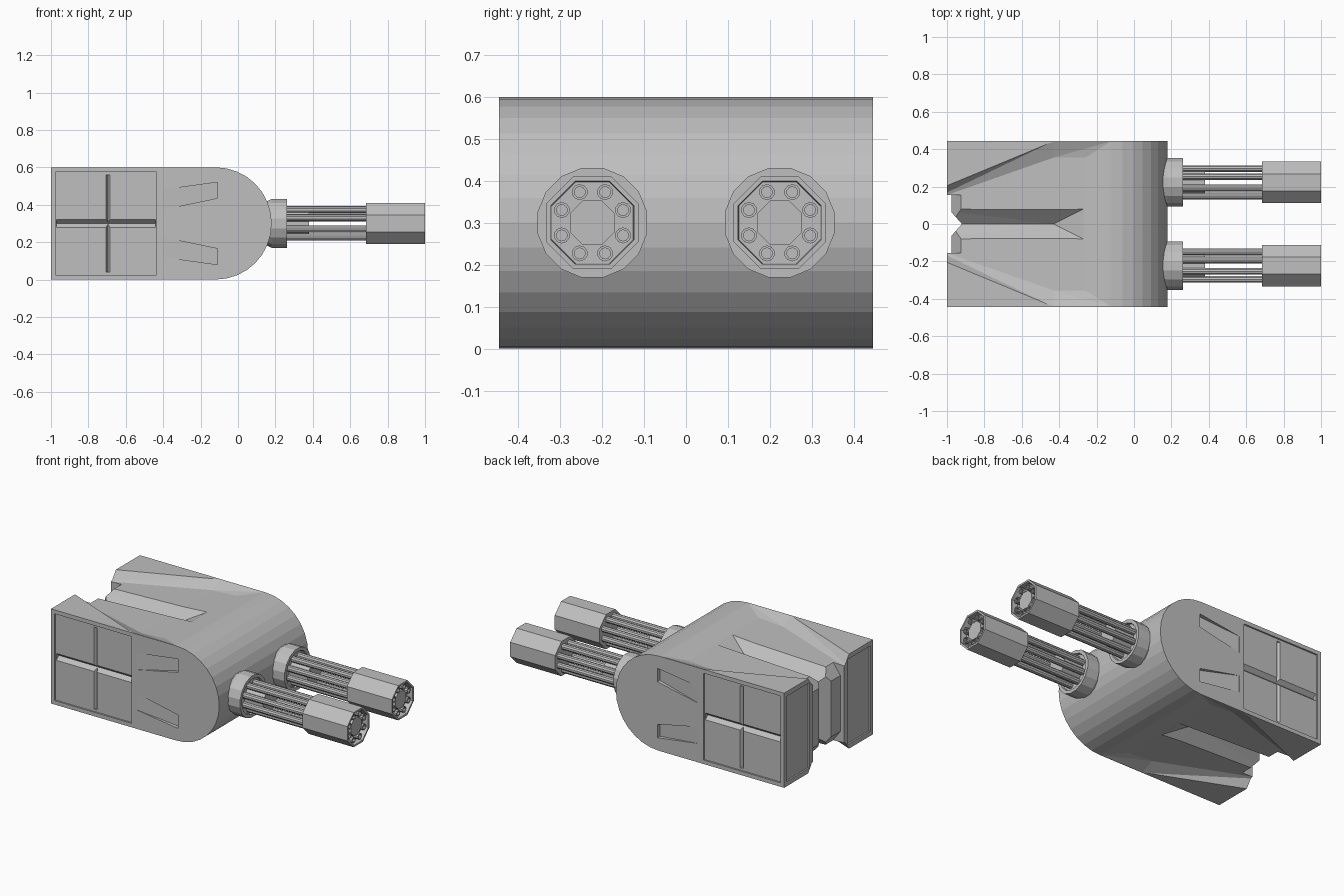
import bpy, bmesh, math
from mathutils import Matrix

if "Cube" in bpy.data.objects:
    bpy.data.objects.remove(bpy.data.objects["Cube"])

grey = bpy.data.materials.new("plain grey")
grey.diffuse_color = (0.52, 0.52, 0.52, 1)
grey.use_nodes = True
grey.node_tree.nodes["Principled BSDF"].inputs["Base Color"].default_value = grey.diffuse_color


def finish(bm, name):
    bmesh.ops.recalc_face_normals(bm, faces=bm.faces)
    me = bpy.data.meshes.new(name)
    bm.to_mesh(me)
    bm.free()
    me.materials.append(grey)
    ob = bpy.data.objects.new(name, me)
    bpy.context.collection.objects.link(ob)
    return ob


def hull(points, name="cutter"):
    bm = bmesh.new()
    verts = [bm.verts.new(p) for p in points]
    res = bmesh.ops.convex_hull(bm, input=verts)
    junk = [v for v in res["geom_interior"] + res["geom_unused"] if isinstance(v, bmesh.types.BMVert)]
    bmesh.ops.delete(bm, geom=list(set(junk)), context='VERTS')
    bmesh.ops.dissolve_limit(bm, angle_limit=0.001, verts=bm.verts, edges=bm.edges)
    return finish(bm, name)


def cut(target, points):
    c = hull(points)
    c.hide_render = True
    m = target.modifiers.new("cut", 'BOOLEAN')
    m.operation, m.solver, m.object = 'DIFFERENCE', 'EXACT', c
    bpy.context.view_layer.objects.active = target
    bpy.ops.object.modifier_apply(modifier=m.name)
    bpy.data.objects.remove(c)


def cut_mirrored(target, points, my=True, mz=True):
    # repeats a cut on the other side (y) and the underside (z about 0.3)
    for sy in ((1, -1) if my else (1,)):
        for sz in ((1, -1) if mz else (1,)):
            cut(target, [(x, y * sy, 0.3 + (z - 0.3) * sz) for x, y, z in points])


def box_points(x0, x1, y0, y1, z0, z1):
    return [(x, y, z) for x in (x0, x1) for y in (y0, y1) for z in (z0, z1)]


# Body: slab with a half-round nose
arc = [(-0.12 + 0.3 * math.cos(a), 0.3 + 0.3 * math.sin(a))
       for a in (math.pi / 2 - math.pi * i / 16 for i in range(17))]
profile = [(-1, 0), (-1, 0.6)] + arc
body = hull([(x, y, z) for x, z in profile for y in (-0.445, 0.445)], "turret_body")

# Sunken tapering channel on top and underside
channel = []
for s in (1, -1):
    channel += [(-1.1, .12 * s, .54), (-.43, .355 * s, .565), (-.26, .355 * s, .575),
                (-1.1, .165 * s, .602), (-.43, .443 * s, .602), (-.12, .443 * s, .602)]
cut_mirrored(body, channel, my=False)

# V groove along the middle of the channel
groove = [(-.43, 0, .49), (-1.1, 0, .47)]
for s in (1, -1):
    for x, z in ((-.27, .575), (-1.1, .54)):
        groove += [(x, .08 * s, z), (x, .08 * s, .65)]
cut_mirrored(body, groove, my=False)

# Rear recess between the side slabs, with chamfers and a centre notch
cut(body, box_points(-1.1, -.975, -.155, .155, -.1, .7))
cut_mirrored(body, [(x, y, z) for y in (-.154, .154) for x, z in
                    ((-.915, .56), (-.98, .47), (-1.1, .47), (-1.1, .65), (-.915, .65))], my=False)
cut(body, [(x, y, z) for z in (-.1, .7) for x, y in ((-.92, 0), (-1.0, .09), (-1.0, -.09))])

# Clipped rear corners
cut_mirrored(body, [(-1.04, .485, .64), (-.92, .485, .64), (-1.04, .365, .64), (-1.04, .485, .52)])

# Side panels, cross grooves and rear end panels
cut_mirrored(body, box_points(-.975, -.435, .435, .5, .025, .575), mz=False)
cut_mirrored(body, [(x, y, z) for x in (-.97, -.44) for y, z in
                    ((.41, .3), (.45, .335), (.45, .265))], mz=False)
cut_mirrored(body, [(x, y, z) for z in (.04, .56) for y, x in
                    ((.415, -.695), (.45, -.715), (.45, -.675))], mz=False)
cut_mirrored(body, box_points(-1.1, -.99, .19, .42, .03, .57), mz=False)

# Slanted side vents
cut_mirrored(body, [(-.40, .444, .48), (-.40, .444, .375), (-.11, .42, .52), (-.11, .42, .435),
                    (-.40, .46, .48), (-.40, .46, .375), (-.11, .46, .52), (-.11, .46, .435)])


def lathe(name, prof, sides, y, z=0.3):
    # closed profile of (x, radius) spun around the x axis
    bm = bmesh.new()
    rings = []
    for x, r in prof:
        rings.append([bm.verts.new((x, y + r * math.cos(a), z + r * math.sin(a)))
                      for a in (2 * math.pi * (i + .5) / sides for i in range(sides))])
    for a, b in zip(rings, rings[1:]):
        for i in range(sides):
            j = (i + 1) % sides
            bm.faces.new((a[i], a[j], b[j], b[i]))
    bm.faces.new(rings[0])
    bm.faces.new(rings[-1])
    return finish(bm, name)


# Twin rotary guns
for side, y in (("left", -.223), ("right", .223)):
    lathe(side + "_gun_collar", [(.1, .11), (.15, .118), (.18, .133), (.262, .133),
                                 (.262, .112), (.25, .108)], 16, y)
    lathe(side + "_gun_core", [(.2, .075), (.38, .075)], 8, y)
    lathe(side + "_gun_sleeve", [(.685, .119), (1.0, .119), (1.0, .107), (.96, .105)], 8, y)
    lathe(side + "_gun_hub", [(.9, .058), (.985, .058)], 8, y)
    for i in range(8):
        a = math.pi / 4 * (i + .5)
        ry, rz = y + .079 * math.cos(a), .3 + .079 * math.sin(a)
        lathe(f"{side}_gun_barrel_{i + 1}", [(.24, .019), (.99, .019), (.99, .013), (.97, .013)],
              10, ry, rz)
